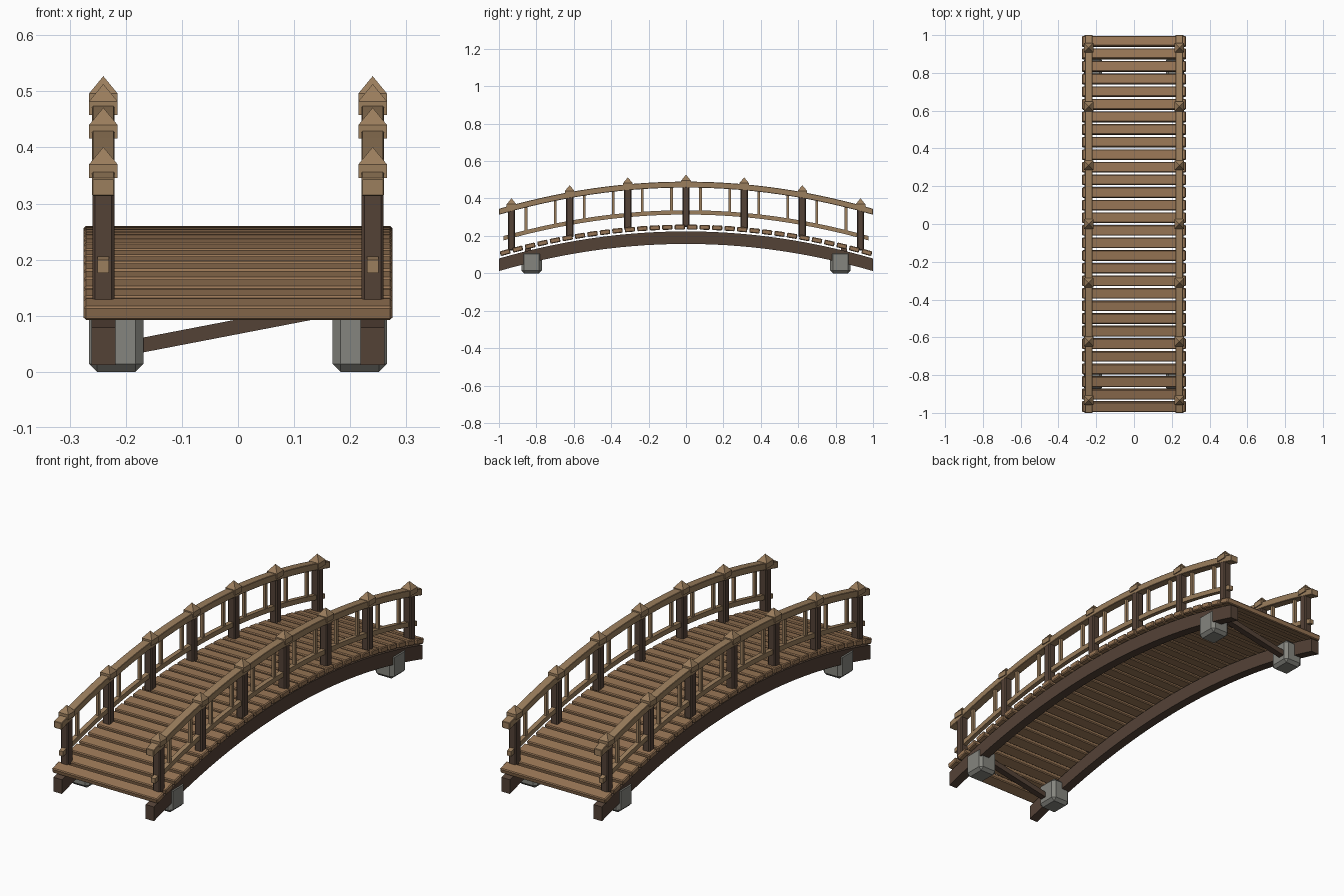
import bpy, bmesh, math
from mathutils import Matrix, Vector

cube = bpy.data.objects.get("Cube")
if cube:
    bpy.data.objects.remove(cube, do_unlink=True)

SAG = 0.145      # drop of the arch at its ends
SIDE = 0.24      # x of beams, posts and rails
POST_STEP = 0.311


def drop(y):
    return SAG * y * y


def material(name, color):
    m = bpy.data.materials.new(name)
    m.use_nodes = True
    m.diffuse_color = (*color, 1)
    m.node_tree.nodes["Principled BSDF"].inputs["Base Color"].default_value = (*color, 1)
    return m


plank_wood = material("plank wood", (0.31, 0.178, 0.09))
rail_wood = material("rail wood", (0.33, 0.21, 0.11))
dark_wood = material("dark wood", (0.088, 0.054, 0.037))
stone = material("grey stone", (0.235, 0.235, 0.21))


def finish(name, bm, mat, bevel=0):
    bmesh.ops.recalc_face_normals(bm, faces=bm.faces)
    mesh = bpy.data.meshes.new(name)
    bm.to_mesh(mesh)
    bm.free()
    mesh.materials.append(mat)
    ob = bpy.data.objects.new(name, mesh)
    bpy.context.collection.objects.link(ob)
    if bevel:
        mod = ob.modifiers.new("bevel", 'BEVEL')
        mod.width = bevel
        mod.segments = 1
    return ob


def add_box(bm, center, size, rot=Matrix()):
    mat = Matrix.Translation(center) @ rot @ Matrix.Diagonal((*size, 1))
    bmesh.ops.create_cube(bm, size=1, matrix=mat)


def arched_bar(name, x, width, bottom, top, reach, mat, bevel, steps=28):
    """Bar following the arch, with upright ends."""
    bm = bmesh.new()
    rings = []
    for i in range(steps + 1):
        y = reach * (2 * i / steps - 1)
        rings.append([bm.verts.new((x + sx * width / 2, y, z - drop(y)))
                      for sx, z in ((-1, bottom), (1, bottom), (1, top), (-1, top))])
    for a, b in zip(rings, rings[1:]):
        for k in range(4):
            bm.faces.new((a[k], a[k - 1], b[k - 1], b[k]))
    bm.faces.new(rings[0])
    bm.faces.new(rings[-1])
    return finish(name, bm, mat, bevel)


# Deck planks, each tilted to the arch
bm = bmesh.new()
COUNT = 30
pitch = 2 / COUNT
for i in range(COUNT):
    y = (i + 0.5) * pitch - 1
    tilt = Matrix.Rotation(-math.atan(2 * SAG * y), 4, 'X')
    add_box(bm, (0, y, 0.247 - drop(y)), (0.55, 0.055, 0.026), tilt)
finish("deck_planks", bm, plank_wood, 0.004)

for s, side in ((1, "left"), (-1, "right")):
    x = s * SIDE

    # Arched beam and rails
    arched_bar(side + "_beam", x, 0.043, 0.157, 0.224, 1.0, dark_wood, 0)
    arched_bar(side + "_handrail", x, 0.04, 0.458, 0.49, 1.0, rail_wood, 0.002)
    arched_bar(side + "_lower_rail", x, 0.021, 0.314, 0.337, 0.975, rail_wood, 0)

    # Posts and their pointed caps
    posts, caps = bmesh.new(), bmesh.new()
    for i in range(-3, 4):
        y = i * POST_STEP
        d = drop(y)
        add_box(posts, (x, y, 0.358 - d), (0.039, 0.039, 0.22))
        add_box(caps, (x, y, 0.484 - d), (0.051, 0.051, 0.024))
        bmesh.ops.create_cone(
            caps, cap_ends=True, segments=4, radius1=0.0255 * math.sqrt(2), radius2=0, depth=0.031,
            matrix=Matrix.Translation((x, y, 0.5115 - d)) @ Matrix.Rotation(math.pi / 4, 4, 'Z'))
    finish(side + "_posts", posts, dark_wood, 0.005)
    finish(side + "_post_caps", caps, rail_wood)

    # Two balusters in every bay
    bm = bmesh.new()
    for i in range(-3, 3):
        for part in (0.25, 0.75):
            y = (i + part) * POST_STEP
            add_box(bm, (x, y, 0.398 - drop(y)), (0.014, 0.014, 0.135))
    finish(side + "_balusters", bm, rail_wood)

    # Stone footings
    bm = bmesh.new()
    for y in (-0.825, 0.825):
        add_box(bm, (s * 0.217, y, 0.058), (0.097, 0.108, 0.116))
    finish(side + "_footings", bm, stone, 0.014)

# Sloping braces between the footings
bm = bmesh.new()
start, end = Vector((-0.21, 0, 0.04)), Vector((0.21, 0, 0.121))
span = end - start
lean = Matrix.Rotation(-math.atan2(span.z, span.x), 4, 'Y')
for y in (-0.845, 0.845):
    add_box(bm, (start + end) / 2 + Vector((0, y, 0)), (span.length, 0.03, 0.026), lean)
finish("footing_braces", bm, dark_wood)
